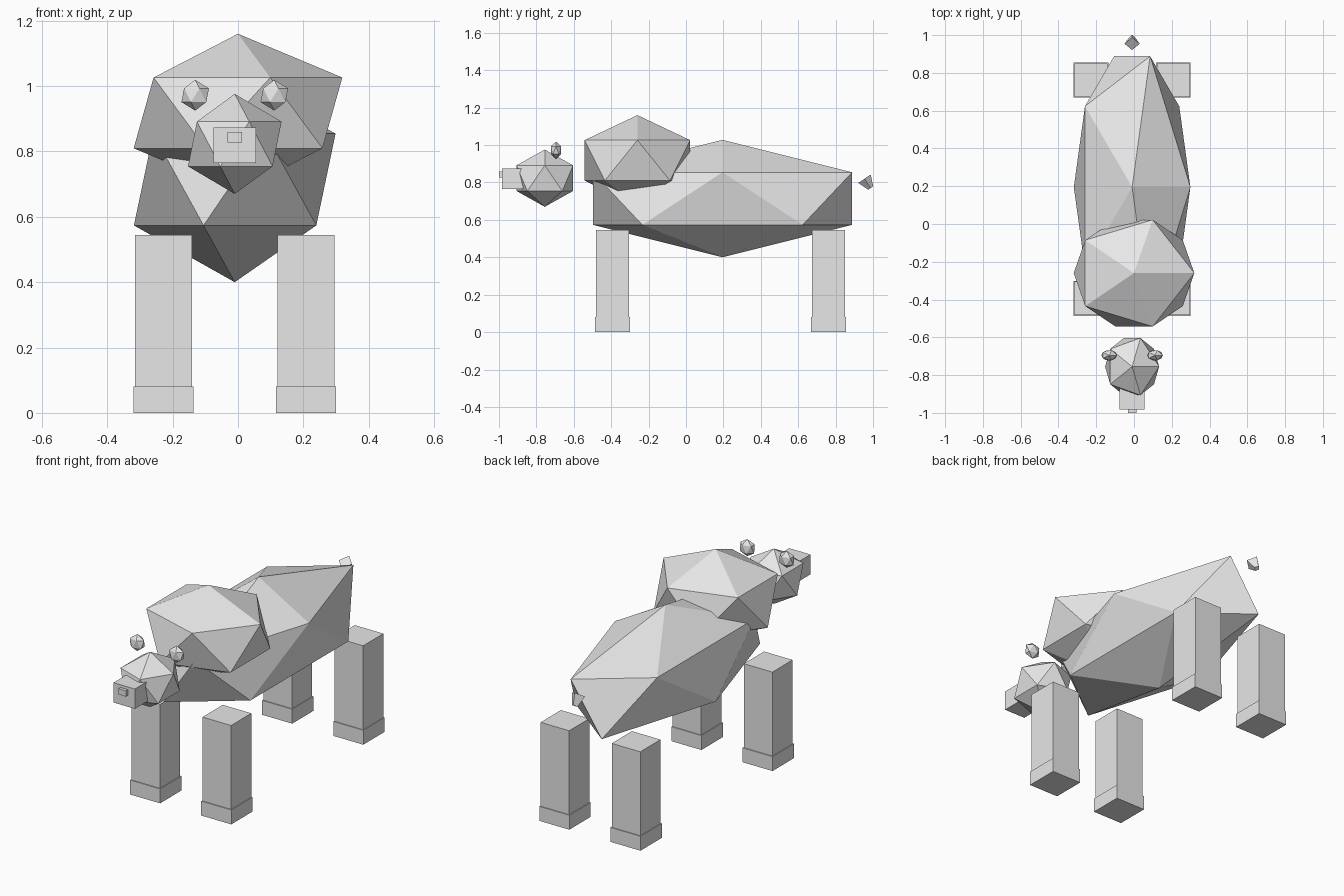
import bpy
import math

if "Cube" in bpy.data.objects:
    bpy.data.objects.remove(bpy.data.objects["Cube"], do_unlink=True)

MID = -0.01  # centre line of the animal

grey = bpy.data.materials.new("light_grey")
grey.use_nodes = True
grey.diffuse_color = (0.8, 0.8, 0.8, 1)
grey.node_tree.nodes["Principled BSDF"].inputs["Base Color"].default_value = (0.8, 0.8, 0.8, 1)


def finish(name):
    obj = bpy.context.object
    obj.name = name
    obj.data.materials.clear()
    obj.data.materials.append(grey)
    return obj


def faceted_ball(name, centre, radii):
    bpy.ops.mesh.primitive_ico_sphere_add(subdivisions=1, radius=1, location=centre)
    obj = finish(name)
    obj.scale = radii
    return obj


def box(name, centre, size):
    bpy.ops.mesh.primitive_cube_add(size=1, location=centre)
    obj = finish(name)
    obj.scale = size
    return obj


# Body masses
faceted_ball("body", (MID, 0.195, 0.714), (0.345, 0.815, 0.314))
faceted_ball("shoulder_ruff", (0, -0.26, 0.918), (0.357, 0.332, 0.242))
faceted_ball("head", (MID, -0.755, 0.823), (0.16, 0.178, 0.153))

# Face
box("muzzle", (MID, -0.915, 0.819), (0.131, 0.135, 0.11))
box("nose", (MID, -0.985, 0.843), (0.045, 0.03, 0.032))

# Ears, legs and feet on both sides
for side, sign in (("right", -1), ("left", 1)):
    faceted_ball(side + "_ear", (MID + sign * 0.121, -0.695, 0.972), (0.047, 0.031, 0.047))
    for end, y in (("front", -0.394), ("hind", 0.762)):
        x = MID + sign * 0.218
        box(f"{end}_{side}_leg", (x, y, 0.285), (0.175, 0.177, 0.52))
        box(f"{end}_{side}_foot", (x, y, 0.04), (0.184, 0.187, 0.08))

# Tail: small tapered stub hanging down and back
bpy.ops.mesh.primitive_cone_add(vertices=4, radius1=0.04, radius2=0.016, depth=0.06,
                                location=(MID, 0.971, 0.795),
                                rotation=(math.pi + 0.594, 0, 0))
finish("tail")
